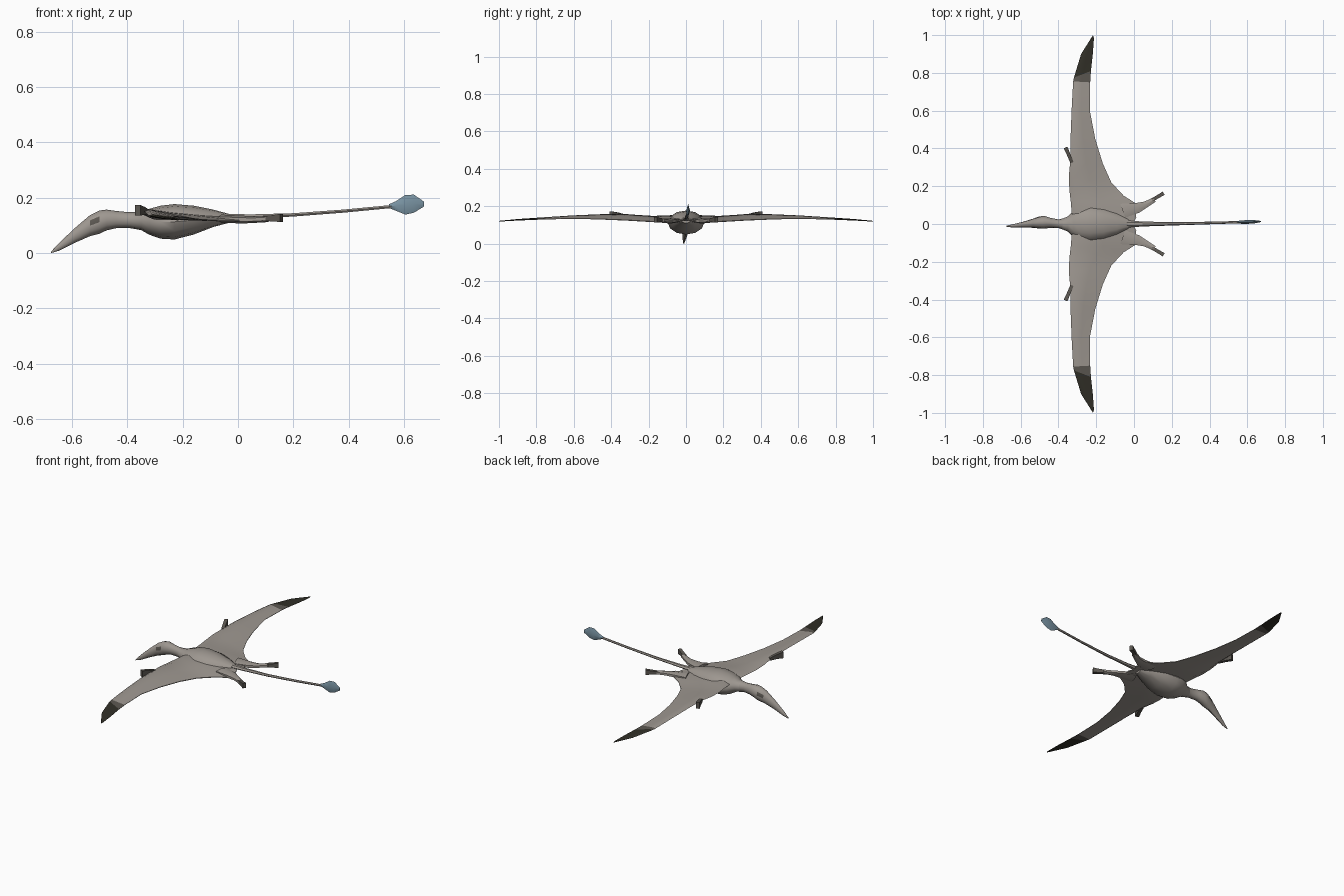
import bpy, bmesh, math
from mathutils import Vector


def material(name, rgb):
    m = bpy.data.materials.new(name)
    m.diffuse_color = (*rgb, 1)
    return m


SKIN = material("warm grey skin", (0.34, 0.31, 0.28))
TIP = material("dark wing tip", (0.030, 0.028, 0.020))
BAND = material("dark grey band", (0.105, 0.095, 0.082))
VANE = material("blue grey vane", (0.19, 0.29, 0.36))


def loft(name, rings, mats, paint=None, mirror=False, angle=40):
    """Skin a list of equal-length point rings, cap the ends."""
    bm = bmesh.new()
    vs = [[bm.verts.new(p) for p in r] for r in rings]
    n = len(rings[0])
    for i in range(len(vs) - 1):
        for k in range(n):
            j = (k + 1) % n
            f = bm.faces.new((vs[i][k], vs[i][j], vs[i + 1][j], vs[i + 1][k]))
            if paint:
                f.material_index = paint(i, k)
    for i, r in ((0, vs[0]), (len(vs) - 2, vs[-1])):
        f = bm.faces.new(r)
        if paint:
            f.material_index = paint(i, -1)
    bmesh.ops.recalc_face_normals(bm, faces=bm.faces)
    me = bpy.data.meshes.new(name)
    bm.to_mesh(me)
    bm.free()
    for m in mats:
        me.materials.append(m)
    ob = bpy.data.objects.new(name, me)
    bpy.context.collection.objects.link(ob)
    if mirror:
        ob.modifiers.new("mirror", 'MIRROR').use_axis = (False, True, False)
    bpy.ops.object.select_all(action='DESELECT')
    ob.select_set(True)
    bpy.context.view_layer.objects.active = ob
    bpy.ops.object.shade_smooth_by_angle(angle=math.radians(angle))
    return ob


def oval(x, y, z0, z1, ry, n=12):
    """Elliptical ring across the x axis, between heights z0 and z1."""
    return [(x, y + ry * math.cos(2 * math.pi * k / n),
             (z0 + z1) / 2 + (z1 - z0) / 2 * math.sin(2 * math.pi * k / n)) for k in range(n)]


def strut(name, sections, mats, n=6, paint=None):
    """Limb through (centre, width, height) sections, mirrored left and right."""
    d = Vector(sections[-1][0]) - Vector(sections[0][0])
    side = Vector((-d.y, d.x, 0)).normalized()
    rings = []
    for c, w, h in sections:
        ring = []
        for k in range(n):
            a = 2 * math.pi * (k + 0.5) / n
            ring.append(Vector(c) + side * (w / 2 * math.cos(a)) + Vector((0, 0, h / 2 * math.sin(a))))
        rings.append(ring)
    return loft(name, rings, mats, paint, mirror=True)


# body
loft("body", [oval(*r) for r in (
    (-0.39, 0, 0.090, 0.147, 0.024), (-0.35, 0, 0.083, 0.150, 0.040), (-0.32, 0, 0.066, 0.160, 0.070),
    (-0.28, 0, 0.052, 0.171, 0.092), (-0.23, 0, 0.049, 0.177, 0.098), (-0.16, 0, 0.067, 0.171, 0.085),
    (-0.09, 0, 0.094, 0.157, 0.058), (-0.03, 0, 0.110, 0.141, 0.025))], [SKIN])

# head, neck and beak, with eye patches on the side faces
loft("head", [oval(*r) for r in (
    (-0.675, -0.012, 0.000, 0.006, 0.003), (-0.645, -0.010, 0.009, 0.038, 0.008),
    (-0.590, -0.004, 0.037, 0.090, 0.015), (-0.535, 0.004, 0.061, 0.137, 0.024),
    (-0.500, 0.008, 0.070, 0.154, 0.032), (-0.475, 0.009, 0.082, 0.157, 0.034),
    (-0.440, 0.006, 0.090, 0.152, 0.026), (-0.400, 0.001, 0.091, 0.148, 0.023),
    (-0.350, 0.000, 0.088, 0.148, 0.036))], [SKIN, BAND],
    lambda i, k: 1 if i == 3 and k in (0, 5) else 0)

# tail
loft("tail", [oval(*r, n=6) for r in (
    (-0.06, 0.000, 0.120, 0.143, 0.020), (0.05, 0.000, 0.124, 0.141, 0.013),
    (0.20, 0.001, 0.131, 0.145, 0.009), (0.38, 0.005, 0.145, 0.158, 0.007),
    (0.57, 0.010, 0.163, 0.176, 0.006))], [SKIN])

# diamond tail vane, thin across y
loft("tail_vane", [oval(*r, n=4) for r in (
    (0.545, 0.010, 0.163, 0.176, 0.006), (0.570, 0.010, 0.153, 0.187, 0.009),
    (0.605, 0.011, 0.139, 0.210, 0.010), (0.636, 0.012, 0.146, 0.211, 0.009),
    (0.672, 0.013, 0.168, 0.186, 0.003))], [VANE])


# wings: leading (x, y, z), trailing (x, y, z), thickness
def wing_section(le, te, t):
    a, b = Vector(le), Vector(te)
    up = Vector((0, 0, t / 2))
    p, q = a.lerp(b, 0.12), a.lerp(b, 0.5)
    return [a, p + up, q + up * 0.6, b + up * 0.15, b - up * 0.15, q - up * 0.6, p - up]


wing = [
    ((-0.320, 0.000, 0.135), (-0.005, 0.000, 0.125), 0.034),
    ((-0.330, 0.060, 0.138), (0.012, 0.035, 0.122), 0.034),
    ((-0.335, 0.120, 0.138), (0.005, 0.112, 0.116), 0.030),
    ((-0.342, 0.180, 0.138), (-0.055, 0.150, 0.116), 0.026),
    ((-0.345, 0.250, 0.143), (-0.120, 0.220, 0.119), 0.025),
    ((-0.338, 0.330, 0.149), (-0.165, 0.320, 0.125), 0.025),
    ((-0.336, 0.450, 0.150), (-0.205, 0.450, 0.130), 0.020),
    ((-0.330, 0.610, 0.144), (-0.232, 0.590, 0.134), 0.016),
    ((-0.322, 0.755, 0.136), (-0.232, 0.750, 0.130), 0.012),
    ((-0.318, 0.775, 0.135), (-0.228, 0.810, 0.128), 0.011),
    ((-0.280, 0.900, 0.128), (-0.218, 0.900, 0.124), 0.008),
    ((-0.217, 1.000, 0.120), (-0.212, 0.985, 0.120), 0.004)]
loft("wings", [wing_section(*s) for s in wing], [SKIN, BAND, TIP],
     lambda i, k: 2 if i >= 9 else 1 if i == 8 else 0, mirror=True)

# hind legs, feet and wing hands
strut("hind_legs", [((-0.06, 0.070, 0.124), 0.09, 0.030), ((0.02, 0.086, 0.121), 0.062, 0.028),
                    ((0.06, 0.102, 0.121), 0.040, 0.024), ((0.11, 0.130, 0.124), 0.030, 0.024)], [SKIN])
strut("feet", [((0.095, 0.126, 0.124), 0.026, 0.024), ((0.130, 0.147, 0.126), 0.026, 0.032),
               ((0.157, 0.163, 0.127), 0.028, 0.042)], [BAND], n=4)
strut("wing_hands", [((-0.328, 0.325, 0.148), 0.026, 0.022), ((-0.345, 0.365, 0.153), 0.026, 0.038),
                     ((-0.362, 0.405, 0.154), 0.030, 0.054)], [BAND], n=4)
